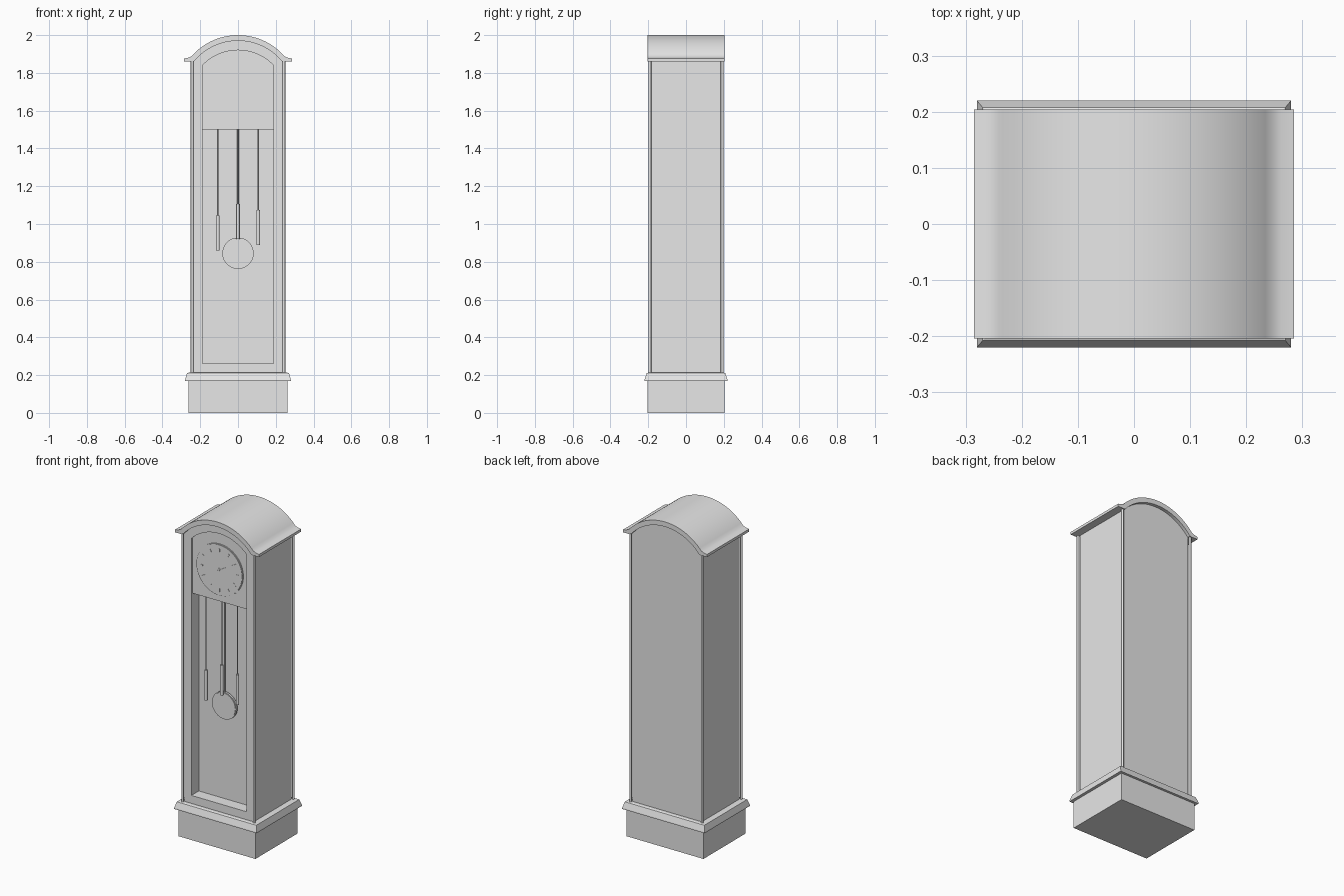
import bpy, bmesh, math
from mathutils import Matrix, Vector

cube = bpy.data.objects.get("Cube")
if cube:
    bpy.data.objects.remove(cube, do_unlink=True)

grey = bpy.data.materials.new("plain grey")
grey.use_nodes = True
grey.diffuse_color = (0.8, 0.8, 0.8, 1)
grey.node_tree.nodes["Principled BSDF"].inputs["Base Color"].default_value = (0.8, 0.8, 0.8, 1)


def finish(name, bm, smooth=True):
    bmesh.ops.recalc_face_normals(bm, faces=bm.faces)
    mesh = bpy.data.meshes.new(name)
    bm.to_mesh(mesh)
    bm.free()
    mesh.materials.append(grey)
    obj = bpy.data.objects.new(name, mesh)
    bpy.context.collection.objects.link(obj)
    if smooth:
        bpy.ops.object.select_all(action='DESELECT')
        bpy.context.view_layer.objects.active = obj
        obj.select_set(True)
        bpy.ops.object.shade_smooth_by_angle(angle=math.radians(30))
    return obj


def arc(half, z_side, z_top, n=32):
    """Circular arch from right to left, as (x, z) points."""
    rise = z_top - z_side
    r = (half * half + rise * rise) / (2 * rise)
    a = math.asin(half / r)
    angles = [a - 2 * a * i / n for i in range(n + 1)]
    return [(r * math.sin(t), z_top - r + r * math.cos(t)) for t in angles]


def arched(half, z_bottom, z_side, z_top):
    return [(-half, z_bottom), (half, z_bottom)] + arc(half, z_side, z_top)


def loop(bm, points, y):
    return [bm.verts.new((x, y, z)) for x, z in points]


def bridge(bm, a, b):
    n = len(a)
    for i in range(n):
        j = (i + 1) % n
        bm.faces.new((a[i], a[j], b[j], b[i]))


def prism(name, points, y0, y1):
    bm = bmesh.new()
    a, b = loop(bm, points, y0), loop(bm, points, y1)
    bridge(bm, a, b)
    bm.faces.new(a)
    bm.faces.new(b)
    return finish(name, bm)


def block(name, levels):
    """Stack of rectangles given as (half x, half y, z)."""
    bm = bmesh.new()
    rings = [[bm.verts.new((sx * hx, sy * hy, z))
              for sx, sy in ((-1, -1), (1, -1), (1, 1), (-1, 1))]
             for hx, hy, z in levels]
    for a, b in zip(rings, rings[1:]):
        bridge(bm, a, b)
    bm.faces.new(rings[0])
    bm.faces.new(rings[-1])
    return finish(name, bm, False)


def cylinder(name, centre, radius, depth, axis='Z', sides=16, bevel=0):
    bm = bmesh.new()
    rot = Matrix.Rotation(math.pi / 2, 4, 'X') if axis == 'Y' else Matrix()
    bmesh.ops.create_cone(bm, cap_ends=True, segments=sides, radius1=radius,
                          radius2=radius, depth=depth,
                          matrix=Matrix.Translation(centre) @ rot)
    if bevel:
        rims = [e for e in bm.edges if any(len(f.verts) > 4 for f in e.link_faces)]
        bmesh.ops.bevel(bm, geom=rims, offset=bevel, segments=2, affect='EDGES')
    return finish(name, bm)


def rod(name, x, y, z0, z1, radius):
    return cylinder(name, (x, y, (z0 + z1) / 2), radius, z1 - z0)


# Plinth and tapered moulding
block("plinth", [(0.262, 0.205, 0), (0.262, 0.205, 0.17)])
block("plinth_moulding", [(0.28, 0.22, 0.168), (0.28, 0.22, 0.175),
                          (0.27, 0.208, 0.21), (0.262, 0.2, 0.213)])

# Case with an arched, recessed front opening
FRONT, BACK, RECESS = -0.184, 0.184, -0.112
outer = arched(0.236, 0.2, 1.865, 1.972)
inner = arched(0.188, 0.262, 1.84, 1.92)
bm = bmesh.new()
back_loop, front_loop = loop(bm, outer, BACK), loop(bm, outer, FRONT)
rim, recess = loop(bm, inner, FRONT), loop(bm, inner, RECESS)
for a, b in ((back_loop, front_loop), (front_loop, rim), (rim, recess)):
    bridge(bm, a, b)
bm.faces.new(back_loop)
bm.faces.new(recess)
finish("case", bm)

# Slender columns standing at the four corners
for side, sx in (("left", 1), ("right", -1)):
    for end, sy in (("front", -1), ("back", 1)):
        rod(f"{end}_{side}_column", sx * 0.243, sy * 0.191, 0.21, 1.865, 0.0072)

# Arched hood with flat eaves
eave = [(0.24, 1.86), (0.285, 1.86), (0.285, 1.876), (0.262, 1.881)]
top_arc = arc(0.246, 1.888, 2.0)
under = arc(0.232, 1.862, 1.97)
hood = eave + top_arc + [(-x, z) for x, z in reversed(eave)] + under[::-1]
prism("hood", hood, -0.204, 0.204)

# Dial panel and dial
PANEL = -0.173
prism("dial_panel", arched(0.188, 1.5, 1.84, 1.92), PANEL, RECESS)
DIAL = Vector((0, PANEL - 0.003, 1.695))
cylinder("dial", DIAL, 0.158, 0.012, 'Y', 64, 0.003)
FACE = DIAL.y - 0.006


def plate(name, angle, r0, r1, width, thick):
    """Thin radial plate on the dial; angle is clockwise from the top."""
    d = Vector((math.sin(angle), 0, math.cos(angle)))
    s = Vector((d.z, 0, -d.x)) * width / 2
    base = Vector((0, FACE, DIAL.z))
    ends = [base + d * r0 - s, base + d * r0 + s, base + d * r1 + s, base + d * r1 - s]
    bm = bmesh.new()
    a = [bm.verts.new(p) for p in ends]
    b = [bm.verts.new(p - Vector((0, thick, 0))) for p in ends]
    bridge(bm, a, b)
    bm.faces.new(a)
    bm.faces.new(b)
    return finish(name, bm, False)


for hour in range(12):
    plate(f"hour_mark_{hour}", hour * math.pi / 6, 0.112, 0.132, 0.008, 0.002)
plate("minute_hand", math.radians(60), -0.015, 0.122, 0.005, 0.004)
plate("hour_hand", math.radians(180), -0.012, 0.075, 0.006, 0.003)
cylinder("hand_hub", (0, FACE - 0.002, DIAL.z), 0.006, 0.006, 'Y')

# Weights on their lines
for name, x, z in (("right", -0.107, 0.86), ("centre", 0, 0.92), ("left", 0.107, 0.89)):
    rod(f"{name}_weight_line", x, -0.157, z + 0.18, 1.51, 0.003)
    rod(f"{name}_weight", x, -0.157, z, z + 0.185, 0.0095)

# Pendulum
rod("pendulum_rod", 0, -0.129, 0.9, 1.51, 0.004)
cylinder("pendulum_bob", (0, -0.129, 0.845), 0.083, 0.02, 'Y', 48, 0.004)
